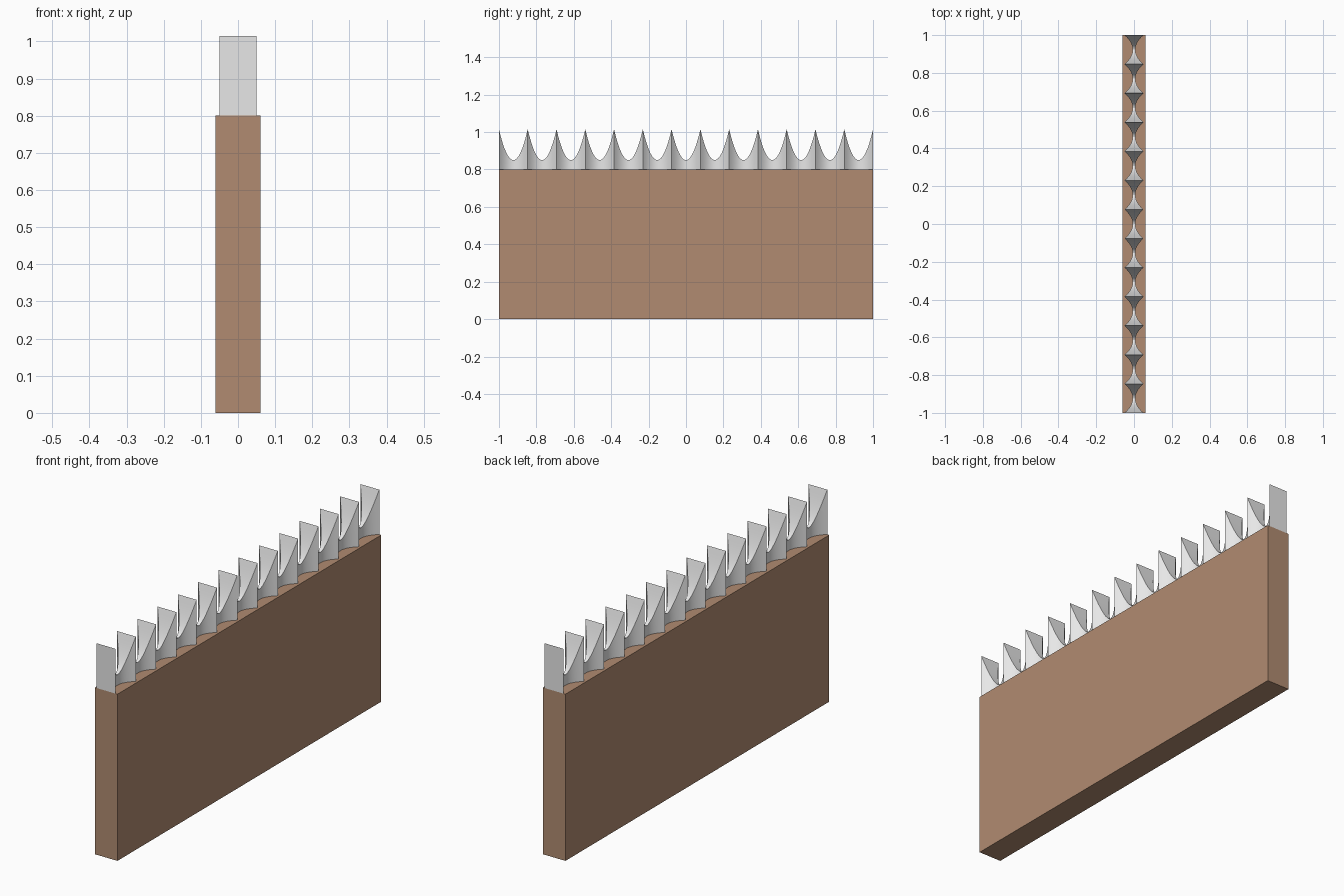
import bpy, bmesh, math

if "Cube" in bpy.data.objects:
    bpy.data.objects.remove(bpy.data.objects["Cube"])

TEETH = 13          # scalloped bays along the blade
STEPS = 16          # segments per bay


def material(name, rgb):
    m = bpy.data.materials.new(name)
    m.diffuse_color = (*rgb, 1)
    m.use_nodes = True
    m.node_tree.nodes["Principled BSDF"].inputs["Base Color"].default_value = m.diffuse_color
    return m


def make_object(name, bm, mat):
    bmesh.ops.recalc_face_normals(bm, faces=bm.faces)
    me = bpy.data.meshes.new(name)
    bm.to_mesh(me)
    bm.free()
    me.materials.append(mat)
    ob = bpy.data.objects.new(name, me)
    bpy.context.collection.objects.link(ob)
    return ob


brown = material("wood brown", (0.44, 0.26, 0.165))
steel = material("pale steel", (0.8, 0.8, 0.8))

# Wooden board
bm = bmesh.new()
bmesh.ops.create_cube(bm, size=1)
for v in bm.verts:
    v.co = (v.co.x * 0.12, v.co.y * 2, (v.co.z + 0.5) * 0.8)
make_object("board", bm, brown)

# Scalloped blade strip: wide and tall at each peak, thin and low between
bm = bmesh.new()
rings = []
for i in range(TEETH * STEPS + 1):
    y = -1 + 2 * i / (TEETH * STEPS)
    t = abs(2 * (i % STEPS) / STEPS - 1)      # 1 at a peak, 0 mid-bay
    w = 0.007 + 0.043 * t ** 2
    h = 0.85 + 0.165 * t ** 2
    rings.append([bm.verts.new(p) for p in
                  ((-w, y, 0.8), (w, y, 0.8), (w, y, h), (-w, y, h))])
for a, b in zip(rings, rings[1:]):
    for k in range(4):
        n = (k + 1) % 4
        bm.faces.new((a[k], a[n], b[n], b[k]))
bm.faces.new(rings[0])
bm.faces.new(rings[-1])
blade = make_object("serrated_blade", bm, steel)

# Smooth the curves, keep peaks and rims sharp
bpy.context.view_layer.objects.active = blade
blade.select_set(True)
bpy.ops.object.shade_smooth_by_angle(angle=math.radians(30))
